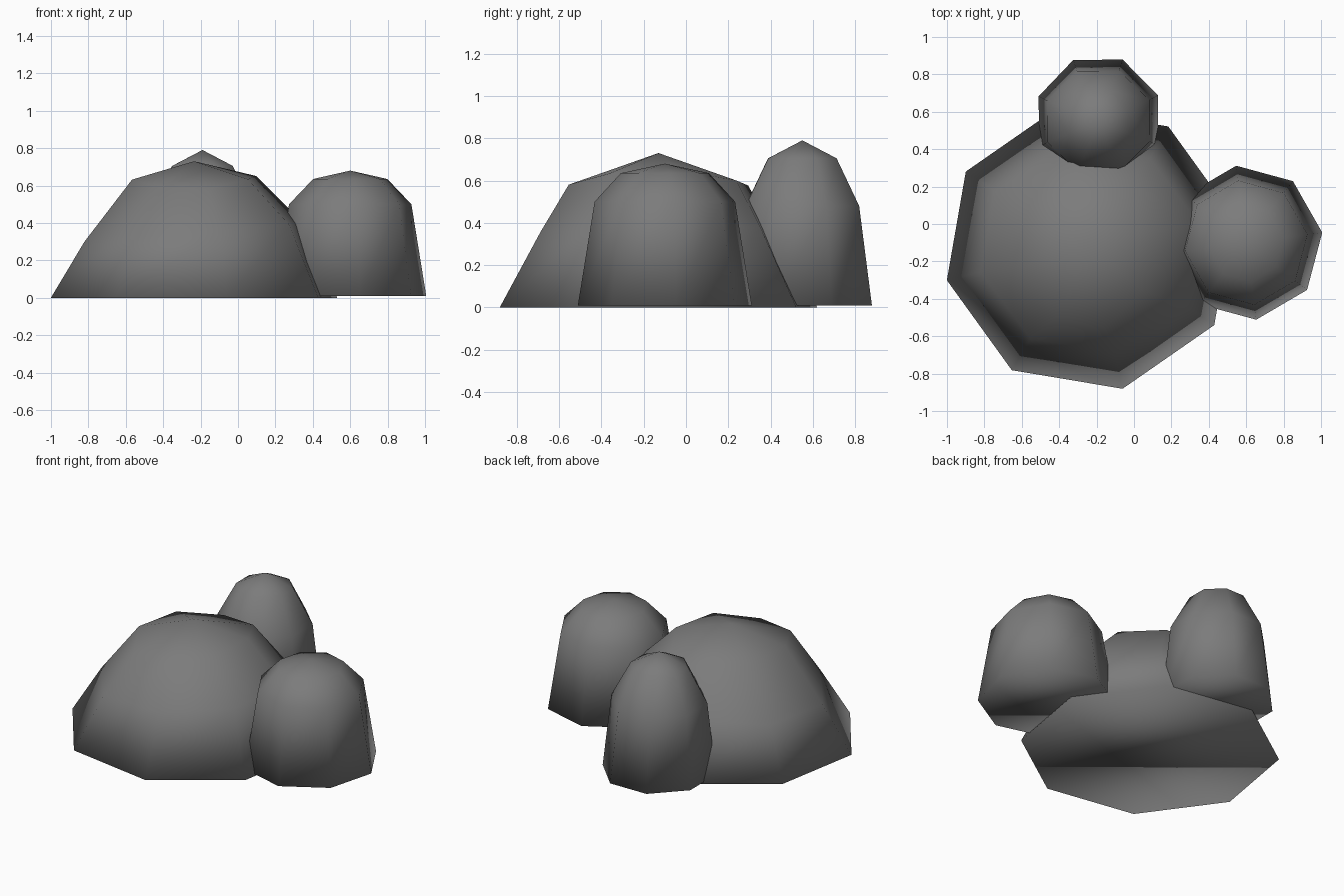
import bpy, bmesh
from math import sin, cos, radians, tau

cube = bpy.data.objects.get("Cube")
if cube:
    bpy.data.objects.remove(cube, do_unlink=True)

stone = bpy.data.materials.new("stone grey")
stone.use_nodes = True
GREY = (0.2, 0.2, 0.2, 1)
stone.diffuse_color = GREY
stone.node_tree.nodes["Principled BSDF"].inputs["Base Color"].default_value = GREY

SIDES = 8


def boulder(name, centre, turn, rings, peak):
    """Eight-sided dome; each ring is (x radius, y radius, height, x tilt, warp)."""
    bm = bmesh.new()
    loops = []
    for rx, ry, z, tilt, warp in rings:
        loop = []
        for i in range(SIDES):
            a = radians(turn) + tau * i / SIDES
            height = z + tilt * cos(a) + warp * cos(2 * a)
            loop.append(bm.verts.new((rx * cos(a), ry * sin(a), height)))
        loops.append(loop)
    # Flat underside, walls, then the fan up to the peak
    bm.faces.new(loops[0][::-1])
    top = bm.verts.new((0, 0, peak))
    for i in range(SIDES):
        j = (i + 1) % SIDES
        for low, high in zip(loops, loops[1:]):
            bm.faces.new((low[i], low[j], high[j], high[i]))
        bm.faces.new((loops[-1][i], loops[-1][j], top))
    bmesh.ops.recalc_face_normals(bm, faces=bm.faces)
    for face in bm.faces:
        face.smooth = True
    mesh = bpy.data.meshes.new(name)
    bm.to_mesh(mesh)
    bm.free()
    mesh.materials.append(stone)
    obj = bpy.data.objects.new(name, mesh)
    obj.location = (*centre, 0)
    bpy.context.collection.objects.link(obj)


# Broad main boulder
boulder("large_boulder", (-0.235, -0.13), 12.8, [
    (0.785, 0.77, 0, 0, 0),
    (0.6, 0.57, 0.35, 0.05, 0),
    (0.34, 0.435, 0.61, 0.01, 0.035)], 0.73)

# Steep boulder on the left side
boulder("side_boulder", (0.6, -0.1), 7.5, [
    (0.41, 0.415, 0.01, 0, 0),
    (0.33, 0.335, 0.5, 0, 0),
    (0.2, 0.21, 0.635, 0, 0)], 0.68)

# Tall narrow boulder at the back
boulder("back_boulder", (-0.19, 0.55), 23, [
    (0.345, 0.355, 0.01, 0, 0),
    (0.295, 0.29, 0.48, 0, 0),
    (0.175, 0.175, 0.705, 0, 0)], 0.79)
